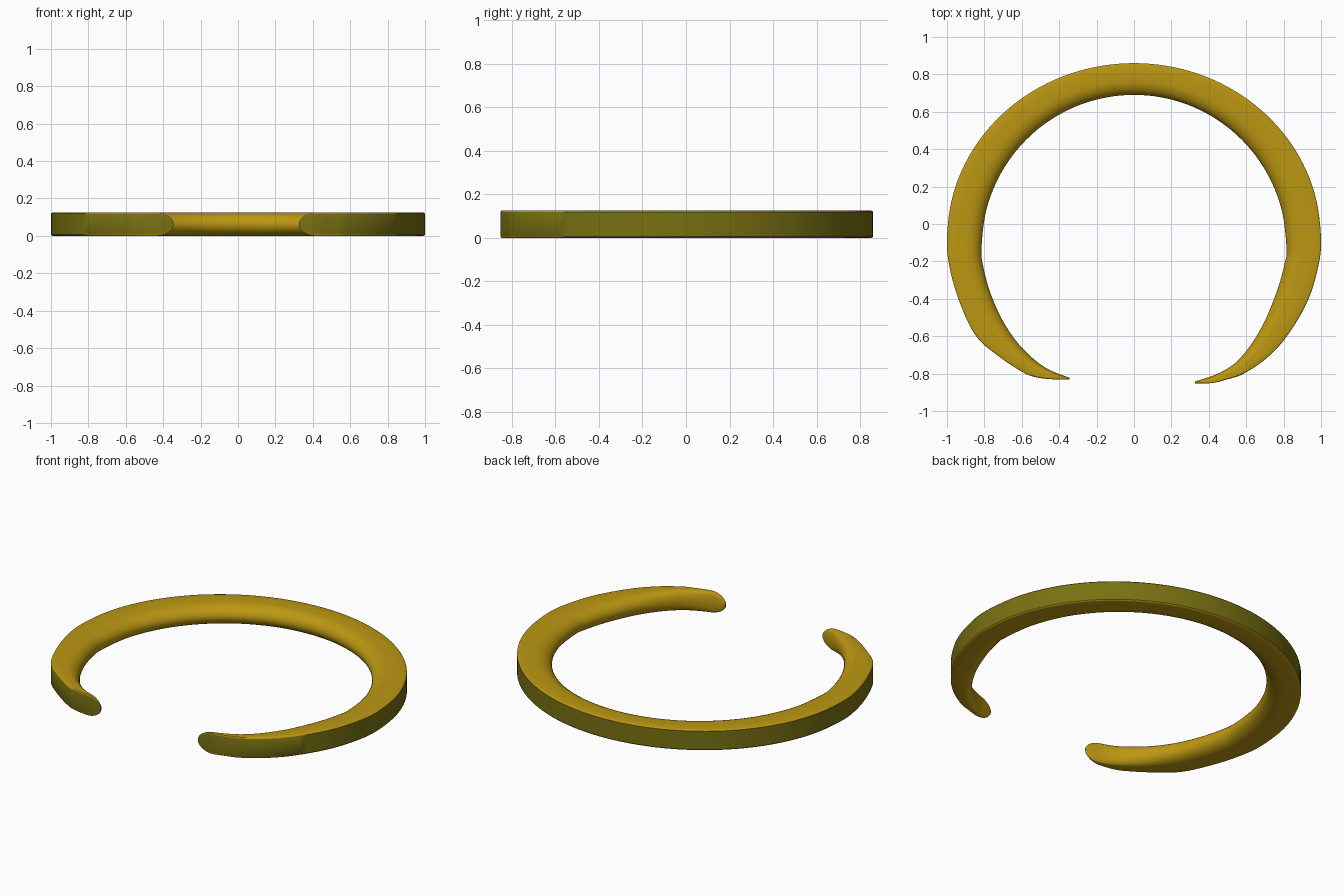
import bpy, bmesh, math
from mathutils import Vector

if "Cube" in bpy.data.objects:
    bpy.data.objects.remove(bpy.data.objects["Cube"])

HEIGHT = 0.125


def material(name, rgb):
    m = bpy.data.materials.new(name)
    m.diffuse_color = (*rgb, 1)
    m.use_nodes = True
    m.node_tree.nodes["Principled BSDF"].inputs["Base Color"].default_value = m.diffuse_color
    return m


def ellipse(cy, a, b):
    return [(a * math.cos(math.radians(d)), cy + b * math.sin(math.radians(d)))
            for d in range(0, 181, 15)]


def spline(pts, t):
    # Catmull-Rom through the key points
    i = min(int(t), len(pts) - 2)
    f = t - i
    p1, p2 = Vector(pts[i]), Vector(pts[i + 1])
    p0 = Vector(pts[i - 1]) if i > 0 else 2 * p1 - p2
    p3 = Vector(pts[i + 2]) if i + 2 < len(pts) else 2 * p2 - p1
    return 0.5 * (2 * p1 + (p2 - p0) * f + (2 * p0 - 5 * p1 + 4 * p2 - p3) * f * f
                  + (3 * p1 - p0 - 3 * p2 + p3) * f ** 3)


# Outlines seen from above: right tip -> over the back -> left tip
outer = ([(.325, -.852), (.42, -.85), (.5, -.83), (.58, -.803), (.7, -.725), (.81, -.61), (.92, -.43), (.98, -.25)]
         + ellipse(-.08, 1.0, .94)
         + [(-.98, -.26), (-.92, -.45), (-.84, -.605), (-.72, -.71), (-.59, -.795), (-.52, -.82), (-.44, -.83), (-.345, -.832)])
inner = ([(.325, -.842), (.42, -.812), (.495, -.775), (.56, -.725), (.635, -.63), (.705, -.505), (.77, -.34), (.805, -.21)]
         + ellipse(-.13, .815, .82)
         + [(-.803, -.24), (-.765, -.375), (-.705, -.51), (-.63, -.625), (-.56, -.70), (-.5, -.75), (-.435, -.788), (-.345, -.822)])

# Cross-section: u runs outer (0) to inner (1), v runs -1..1 in height
profile = [(0, -.9), (0, .9), (.02, .97), (.05, 1), (.3, 1)]
arc = [(.52 + .48 * math.sin(math.radians(a)), math.cos(math.radians(a)))
       for a in range(0, 181, 12)]
profile += arc + [(.3, -1), (.05, -1), (.02, -.97)]

# Stations along the band, packed tightly at the rounded tips
last = len(outer) - 1
ease = [1 - math.cos(k * math.pi / 24) for k in range(12)]
stations = ease + [1 + k / 6 for k in range((last - 2) * 6 + 1)]
stations += [last - f for f in reversed(ease)]

bm = bmesh.new()
rings = []
for t in stations:
    o, i = spline(outer, t), spline(inner, t)
    f = min(t, last - t, 1)
    half = HEIGHT / 2 * max(.08, math.sqrt(max(0, 1 - (1 - f) ** 2)))
    rings.append([bm.verts.new((*o.lerp(i, u), HEIGHT / 2 + v * half)) for u, v in profile])

n = len(profile)
for a, b in zip(rings, rings[1:]):
    for k in range(n):
        face = bm.faces.new((a[k], a[(k + 1) % n], b[(k + 1) % n], b[k]))
        face.material_index = 1 if k == 0 else 0   # outer wall is olive
for ring in (rings[0], rings[-1]):
    bm.faces.new(ring).material_index = 1
bmesh.ops.recalc_face_normals(bm, faces=bm.faces)

mesh = bpy.data.meshes.new("open_bangle")
bm.to_mesh(mesh)
bm.free()
mesh.materials.append(material("gold", (.50, .31, .006)))
mesh.materials.append(material("olive", (.19, .165, .006)))
bangle = bpy.data.objects.new("open_bangle", mesh)
bpy.context.collection.objects.link(bangle)
bpy.context.view_layer.objects.active = bangle
bangle.select_set(True)
bpy.ops.object.shade_smooth_by_angle(angle=math.radians(35))
